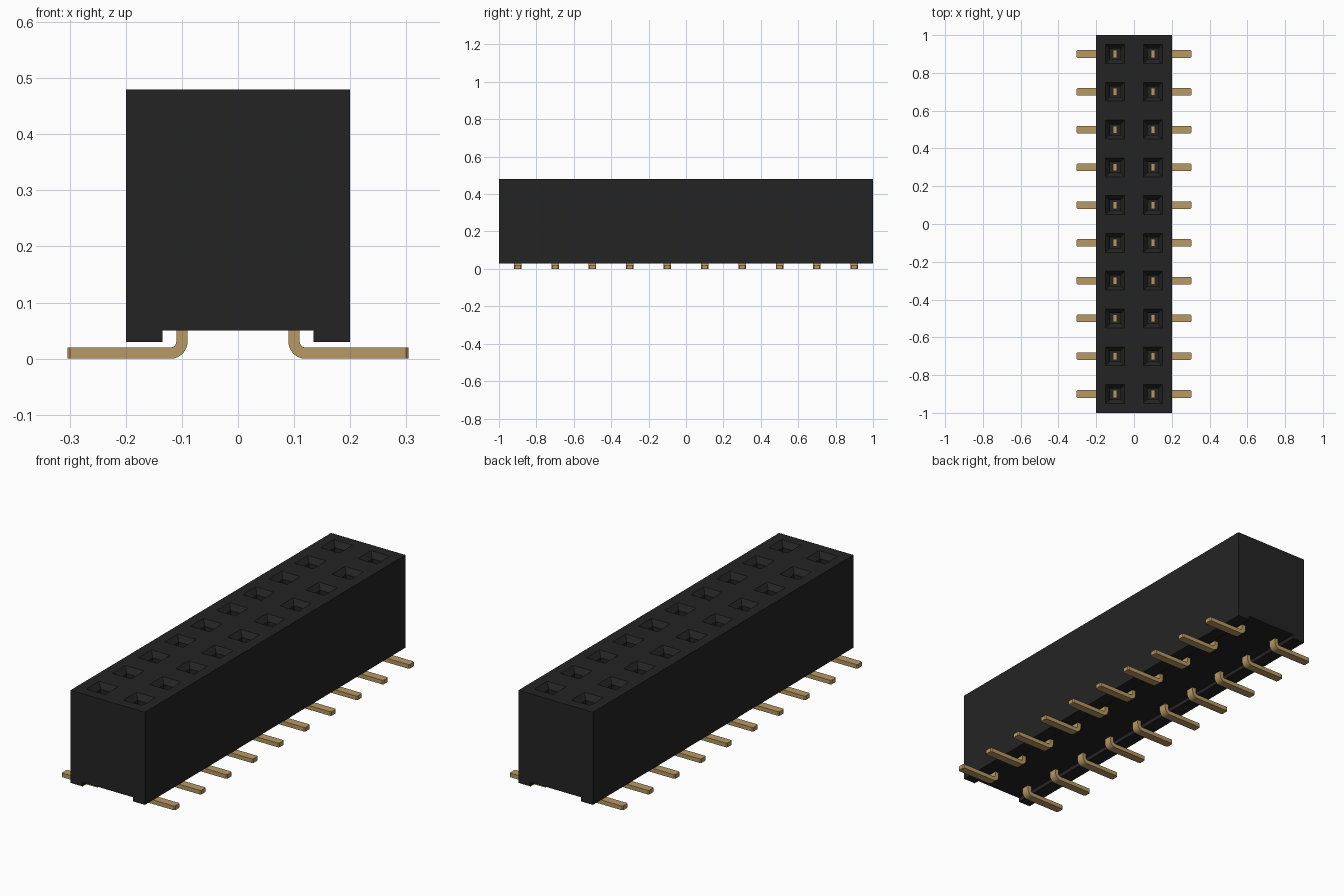
import bpy, bmesh, math
from mathutils import Vector

if "Cube" in bpy.data.objects:
    bpy.data.objects.remove(bpy.data.objects["Cube"])


def material(name, rgb):
    m = bpy.data.materials.new(name)
    m.diffuse_color = (*rgb, 1)
    m.use_nodes = True
    m.node_tree.nodes["Principled BSDF"].inputs["Base Color"].default_value = m.diffuse_color
    return m


BLACK = material("black plastic", (0.0176, 0.0174, 0.0174))
GOLD = material("gold metal", (0.48, 0.32, 0.127))
PITCH, TOP, PIN_TOP = 0.2, 0.48, 0.14


def extrude_profile(bm, points, y0, y1, open_first_last=False):
    """Extrude an xz outline along y, with end caps."""
    front = [bm.verts.new((x, y0, z)) for x, z in points]
    back = [bm.verts.new((x, y1, z)) for x, z in points]
    bm.faces.new(front)
    bm.faces.new(back[::-1])
    n = len(points)
    for i in range(n - 1 if open_first_last else n):
        j = (i + 1) % n
        bm.faces.new((front[j], front[i], back[i], back[j]))


def add_object(name, mesh):
    ob = bpy.data.objects.new(name, mesh)
    bpy.context.collection.objects.link(ob)
    return ob


# Housing: one square top cell per socket, sunk into a funnel and a well
bm = bmesh.new()
cells = []
for col in range(2):
    for row in range(10):
        x, y = (col - 1) * PITCH, (row - 5) * PITCH
        cells.append(bm.faces.new([bm.verts.new((x + a * PITCH, y + b * PITCH, TOP))
                                   for a, b in ((0, 0), (1, 0), (1, 1), (0, 1))]))
bm.normal_update()
bmesh.ops.inset_individual(bm, faces=cells, thickness=0.05, use_even_offset=True)
bmesh.ops.inset_individual(bm, faces=cells, thickness=0.022, depth=-0.025,
                           use_even_offset=True)
wells = bmesh.ops.extrude_discrete_faces(bm, faces=cells)["faces"]
for f in wells:
    for v in f.verts:
        v.co.z = 0.12

# Housing walls, end caps and the channel underneath
extrude_profile(bm, [(-0.2, TOP), (-0.2, 0.03), (-0.135, 0.03), (-0.135, 0.05),
                     (0.135, 0.05), (0.135, 0.03), (0.2, 0.03), (0.2, TOP)],
                -1, 1, open_first_last=True)
bmesh.ops.remove_doubles(bm, verts=bm.verts, dist=1e-5)
bmesh.ops.recalc_face_normals(bm, faces=bm.faces)
mesh = bpy.data.meshes.new("housing")
bm.to_mesh(mesh)
bm.free()
mesh.materials.append(BLACK)
add_object("housing", mesh)


# Contact pin: vertical blade, rounded bend, flat foot
def arc(radius, a0, a1, steps=8):
    return [(0.12 + radius * math.cos(math.radians(a0 + (a1 - a0) * i / steps)),
             0.03 + radius * math.sin(math.radians(a0 + (a1 - a0) * i / steps)))
            for i in range(steps + 1)]


outline = ([(0.09, PIN_TOP)] + arc(0.03, 180, 270) + [(0.304, 0), (0.304, 0.02)]
           + arc(0.01, 270, 180) + [(0.11, PIN_TOP)])
bm = bmesh.new()
extrude_profile(bm, outline, -0.02, 0.02)
tip = [e for e in bm.edges
       if all(v.co.x > 0.3 for v in e.verts)
       and abs(e.verts[0].co.z - e.verts[1].co.z) > 0.01]
bmesh.ops.bevel(bm, geom=tip, offset=0.005, segments=1, affect='EDGES')
bmesh.ops.recalc_face_normals(bm, faces=bm.faces)
pin_mesh = bpy.data.meshes.new("contact_pin")
bm.to_mesh(pin_mesh)
bm.free()
pin_mesh.materials.append(GOLD)
pin_mesh.shade_smooth()
pin_mesh.set_sharp_from_angle(angle=math.radians(30))

# Two rows of ten pins, the left row turned around
for side, turn in (("right", 0), ("left", math.pi)):
    for row in range(10):
        pin = add_object(f"contact_pin_{side}_{row + 1}", pin_mesh)
        pin.location = Vector((0, (row - 4.5) * PITCH, 0))
        pin.rotation_euler.z = turn
